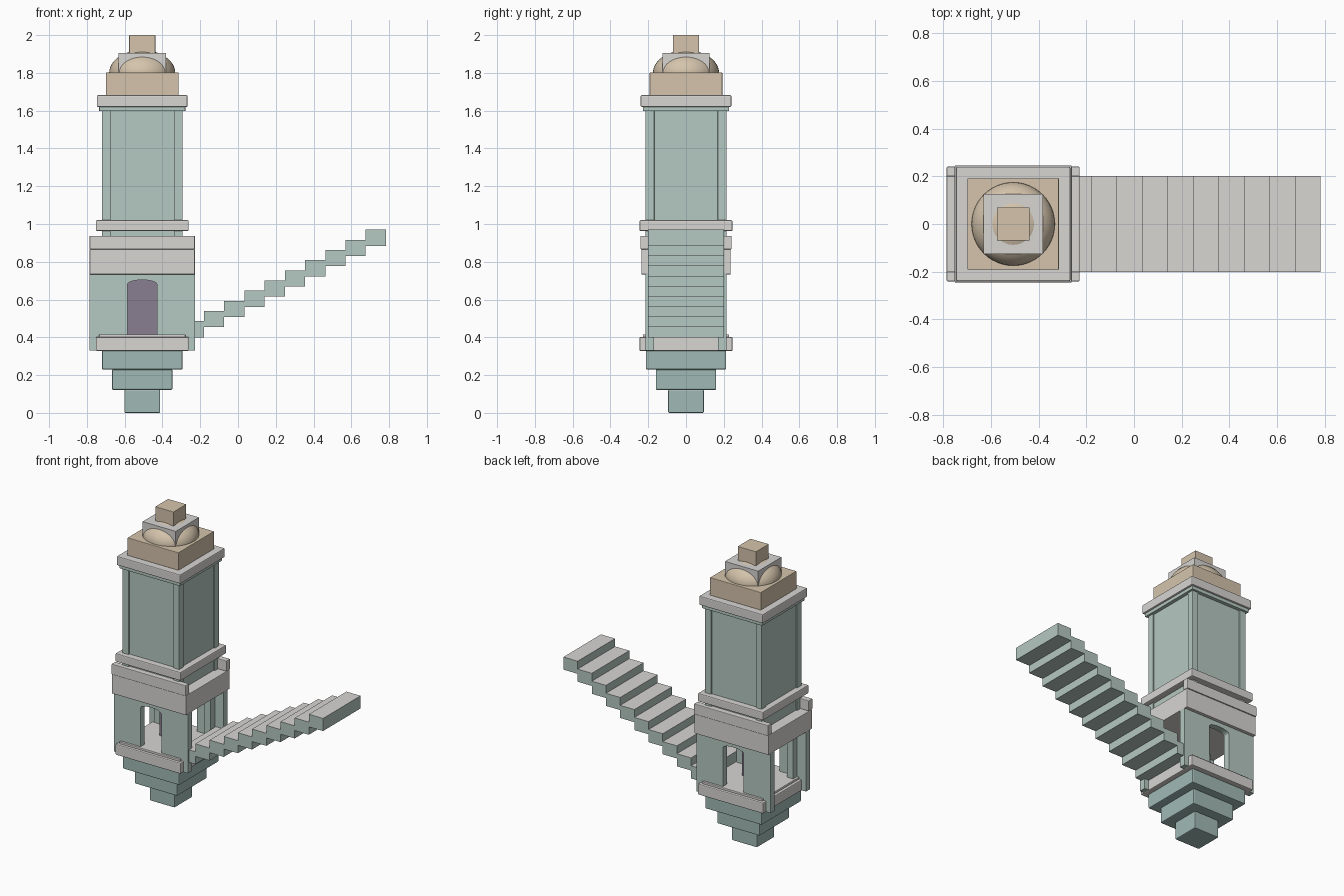
import bpy, bmesh, math

if "Cube" in bpy.data.objects:
    bpy.data.objects.remove(bpy.data.objects["Cube"])

CX = -0.507  # tower axis


def mat(name, c):
    m = bpy.data.materials.new(name)
    m.diffuse_color = (*c, 1)
    m.use_nodes = True
    m.node_tree.nodes["Principled BSDF"].inputs["Base Color"].default_value = m.diffuse_color
    return m


TEAL = mat("pale_teal", (0.46, 0.58, 0.54))
DEEP = mat("deep_teal", (0.35, 0.49, 0.46))
STONE = mat("light_stone", (0.69, 0.67, 0.65))
TAN = mat("tan_stone", (0.66, 0.55, 0.41))
PLUM = mat("plum", (0.25, 0.21, 0.28))


def finish(name, bm, *mats):
    bmesh.ops.recalc_face_normals(bm, faces=bm.faces)
    me = bpy.data.meshes.new(name)
    bm.to_mesh(me)
    bm.free()
    ob = bpy.data.objects.new(name, me)
    bpy.context.collection.objects.link(ob)
    for m in mats:
        me.materials.append(m)
    return ob


def box(name, x0, x1, y0, y1, z0, z1, m, bevel=0.0, top=None):
    bm = bmesh.new()
    bmesh.ops.create_cube(bm, size=1)
    for v in bm.verts:
        v.co = (x1 if v.co.x > 0 else x0, y1 if v.co.y > 0 else y0, z1 if v.co.z > 0 else z0)
    bm.normal_update()
    if top:
        for f in bm.faces:
            f.material_index = int(f.normal.z > 0.5)
    ob = finish(name, bm, m, *([top] if top else []))
    if bevel:
        b = ob.modifiers.new("soft_edges", 'BEVEL')
        b.width = bevel
        b.segments = 2
    return ob


def block(name, half, z0, z1, m, bevel=0.006):
    return box(name, CX - half, CX + half, -half, half, z0, z1, m, bevel)


def slab_from_profile(name, pts, y0, y1, m):
    bm = bmesh.new()
    f = bm.faces.new([bm.verts.new((CX + x, y0, z)) for x, z in pts])
    r = bmesh.ops.extrude_face_region(bm, geom=[f])
    for v in r["geom"]:
        if isinstance(v, bmesh.types.BMVert):
            v.co.y = y1
    return finish(name, bm, m)


# stepped pendant base
block("base_lower", 0.095, 0.0, 0.122, DEEP)
block("base_middle", 0.16, 0.122, 0.23, DEEP)
block("base_upper", 0.213, 0.23, 0.33, DEEP)
block("floor_slab", 0.246, 0.328, 0.402, STONE)
block("floor_moulding", 0.228, 0.40, 0.416, STONE, 0.003)

# front and back walls with a shallow arched doorway
W, D = 0.279, 0.078
arch = [(D * math.cos(math.pi * i / 12), 0.68 + 0.024 * math.sin(math.pi * i / 12)) for i in range(13)]
profile = [(-W, 0.33), (-W, 0.735), (W, 0.735), (W, 0.33), (D, 0.33)] + arch + [(-D, 0.33)]
for s, side in ((-1, "front"), (1, "back")):
    slab_from_profile(side + "_wall", profile, s * 0.17, s * 0.214, TEAL)
    y = sorted((s * 0.20, s * 0.241))
    box(side + "_parapet", CX - W, CX + W, *y, 0.866, 0.937, STONE, 0.004)
    # posts framing the open sides
    for t in (-1, 1):
        x = sorted((CX + t * 0.168, CX + t * 0.213))
        y = sorted((s * 0.125, s * 0.172))
        box(side + "_side_post", *x, *y, 0.41, 0.735, TEAL)
slab_from_profile("inner_door", [(D, 0.41)] + arch + [(-D, 0.41)], -0.012, 0.012, PLUM)
box("lower_cornice", CX - W, CX + W, -0.236, 0.236, 0.733, 0.866, STONE, 0.004)

# shaft with corner pilasters
block("shaft", 0.204, 0.86, 1.62, TEAL, 0)
for sx in (-1, 1):
    for sy in (-1, 1):
        x = sorted((CX + sx * 0.168, CX + sx * 0.214))
        y = sorted((sy * 0.168, sy * 0.214))
        box("corner_pilaster", *x, *y, 0.86, 1.60, TEAL, 0.003)
block("shaft_band", 0.246, 0.963, 1.02, STONE)
block("upper_moulding", 0.228, 1.597, 1.622, TEAL, 0.003)
block("upper_cornice", 0.24, 1.62, 1.682, STONE)

# crown
block("crown_base", 0.192, 1.68, 1.802, TAN, 0.003)
bm = bmesh.new()
bmesh.ops.create_uvsphere(bm, u_segments=48, v_segments=24, radius=1)
for v in bm.verts:
    v.co = (CX + 0.175 * v.co.x, 0.175 * v.co.y, 1.80 + 0.12 * v.co.z)
for f in bm.faces:
    f.smooth = True
finish("dome", bm, TAN)
block("dome_collar", 0.125, 1.79, 1.904, STONE, 0)
block("finial", 0.069, 1.88, 2.0, TAN, 0.002)

# floating staircase
RUN, RISE = 0.107, 0.0538
for i in range(10):
    x1, z1 = 0.783 - RUN * i, 0.97 - RISE * i
    box("stair_step", x1 - RUN, x1, -0.202, 0.202, z1 - 0.086, z1, TEAL, 0, STONE)
